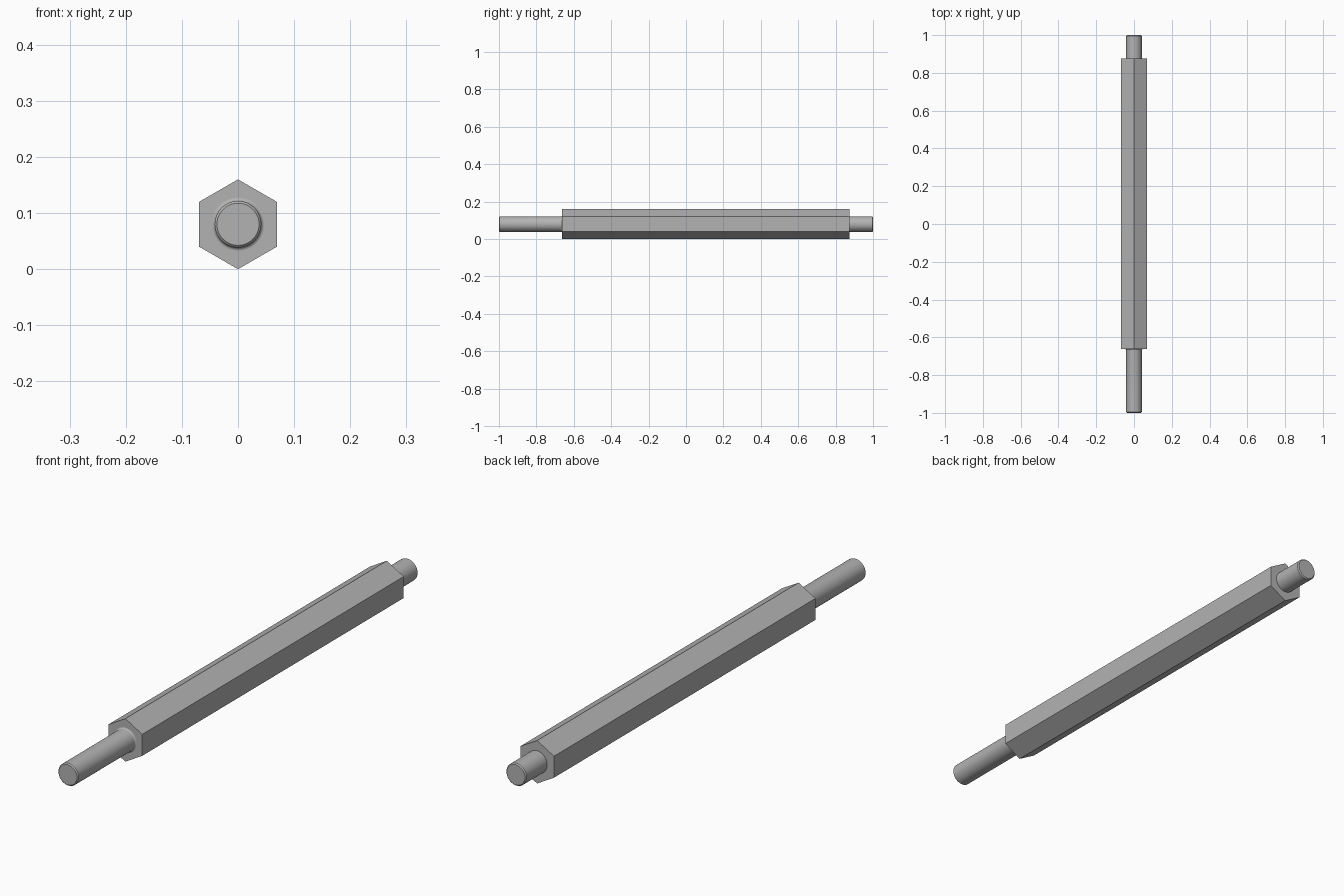
import bpy, bmesh, math

cube = bpy.data.objects.get("Cube")
if cube:
    bpy.data.objects.remove(cube, do_unlink=True)

AXIS_Z = 0.08
PIN_R = 0.0415
BEVEL = 0.004

steel = bpy.data.materials.new("grey_steel")
steel.use_nodes = True
GREY = (0.45, 0.45, 0.45, 1)
steel.diffuse_color = GREY
steel.node_tree.nodes["Principled BSDF"].inputs["Base Color"].default_value = GREY


def turned(name, profile, sides, smooth):
    """Sweep (y, radius) rings along the shaft axis and cap both ends."""
    bm = bmesh.new()
    rings = []
    for y, r in profile:
        angles = [2 * math.pi * i / sides for i in range(sides)]
        rings.append([bm.verts.new((r * math.sin(a), y, AXIS_Z + r * math.cos(a)))
                      for a in angles])
    for a, b in zip(rings, rings[1:]):
        for i in range(sides):
            j = (i + 1) % sides
            bm.faces.new((a[i], a[j], b[j], b[i]))
    bm.faces.new(rings[0])
    bm.faces.new(rings[-1])
    bmesh.ops.recalc_face_normals(bm, faces=bm.faces)
    mesh = bpy.data.meshes.new(name)
    bm.to_mesh(mesh)
    bm.free()
    mesh.materials.append(steel)
    obj = bpy.data.objects.new(name, mesh)
    bpy.context.collection.objects.link(obj)
    if smooth:
        bpy.ops.object.select_all(action='DESELECT')
        obj.select_set(True)
        bpy.context.view_layer.objects.active = obj
        bpy.ops.object.shade_smooth_by_angle(angle=math.radians(30))
    return obj


FRONT, BACK = -0.662, 0.875

# Hexagonal body with a corner pointing up
turned("hex_body", [(FRONT, AXIS_Z), (BACK, AXIS_Z)], 6, False)

# Long front pin: chamfered tip, small concave fillet at the shoulder
FILLET = 0.006
fillet = [(FRONT - FILLET + FILLET * math.sin(t), PIN_R + FILLET * (1 - math.cos(t)))
          for t in (math.pi / 2 * k / 6 for k in range(7))]
turned("front_pin",
       [(-1, PIN_R - BEVEL), (-1 + BEVEL, PIN_R)] + fillet + [(FRONT + 0.01, PIN_R)],
       64, True)

# Short back pin with a chamfered tip
turned("back_pin",
       [(BACK - 0.01, PIN_R), (1 - BEVEL, PIN_R), (1, PIN_R - BEVEL)], 64, True)
